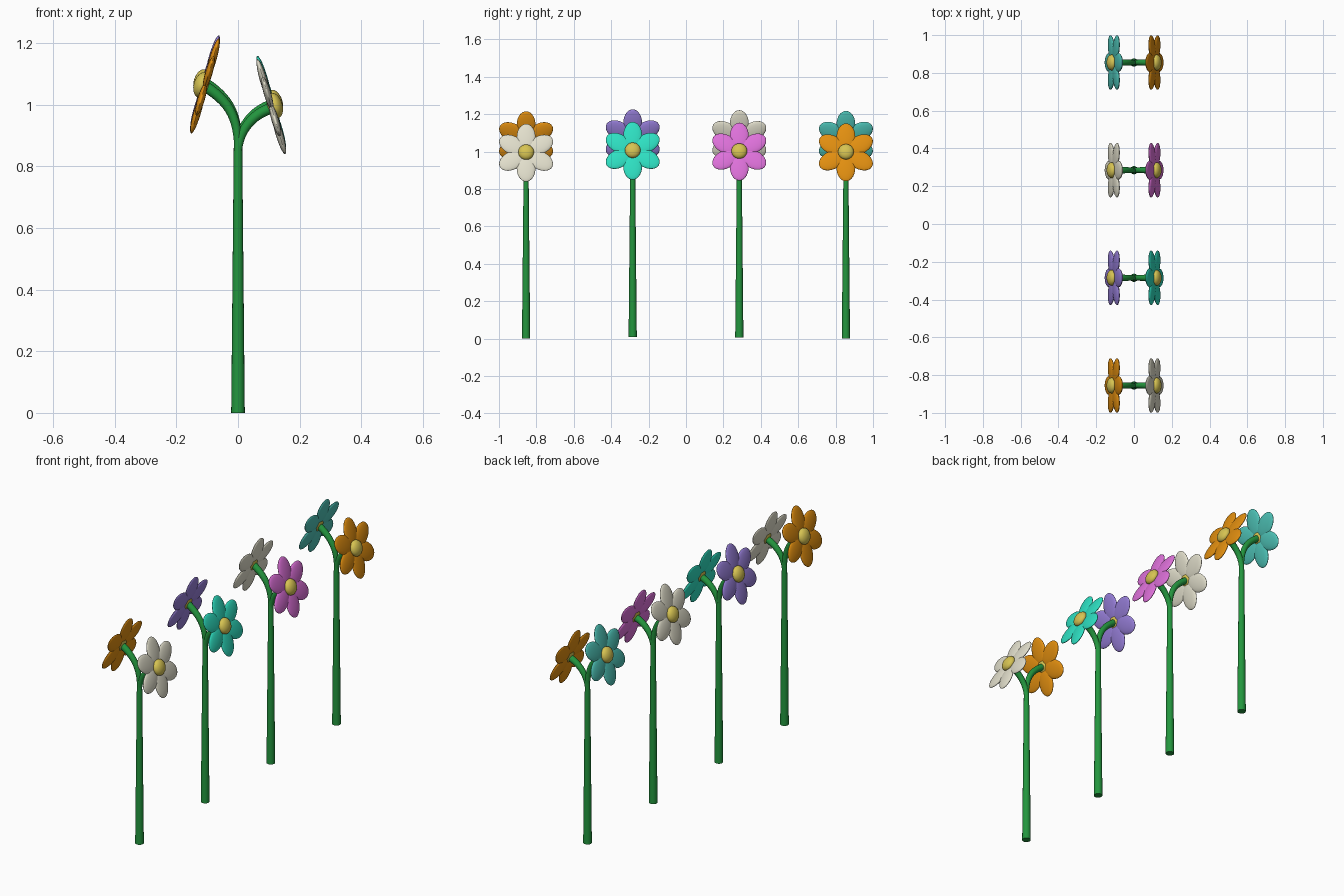
import bpy, bmesh, math
from mathutils import Matrix, Vector
from mathutils.geometry import interpolate_bezier

if "Cube" in bpy.data.objects:
    bpy.data.objects.remove(bpy.data.objects["Cube"])


def material(name, rgb):
    m = bpy.data.materials.new(name)
    lin = [((c / 255 + 0.055) / 1.055) ** 2.4 for c in rgb]
    m.diffuse_color = (*lin, 1)
    m.use_nodes = True
    m.node_tree.nodes["Principled BSDF"].inputs["Base Color"].default_value = m.diffuse_color
    return m


GREEN = material("stem green", (35, 150, 62))
YELLOW = material("centre yellow", (214, 195, 82))
WHITE = material("petal cream", (226, 223, 204))
ORANGE = material("petal orange", (226, 143, 16))
PINK = material("petal pink", (222, 113, 218))
AQUA = material("petal aqua", (46, 224, 194))
PURPLE = material("petal purple", (150, 126, 215))
TEAL = material("petal teal", (78, 194, 182))


def finish(bm, name, mat, loc):
    bmesh.ops.recalc_face_normals(bm, faces=bm.faces)
    me = bpy.data.meshes.new(name)
    bm.to_mesh(me)
    bm.free()
    me.materials.append(mat)
    ob = bpy.data.objects.new(name, me)
    ob.location = loc
    bpy.context.collection.objects.link(ob)
    bpy.context.view_layer.objects.active = ob
    ob.select_set(True)
    bpy.ops.object.shade_smooth_by_angle(angle=math.radians(50))
    ob.select_set(False)
    return ob


def tube(name, pts, r0, r1, loc, sides=16):
    """Tapered tube along a path lying in the xz plane."""
    bm = bmesh.new()
    rings = []
    n = len(pts) - 1
    for i, p in enumerate(pts):
        t = (pts[min(i + 1, n)] - pts[max(i - 1, 0)]).normalized()
        side = Vector((t.z, 0, -t.x))
        r = r0 + (r1 - r0) * i / n
        rings.append([bm.verts.new(p + r * (math.cos(a) * side + math.sin(a) * Vector((0, 1, 0))))
                      for a in (2 * math.pi * k / sides for k in range(sides))])
    for a, b in zip(rings, rings[1:]):
        for k in range(sides):
            j = (k + 1) % sides
            bm.faces.new((a[k], a[j], b[j], b[k]))
    bm.faces.new(rings[0])
    bm.faces.new(rings[-1])
    return finish(bm, name, GREEN, loc)


def flower(label, side, centre, mat, loc):
    """Six flat petals and a domed centre; local +x is the facing direction."""
    tilt = Matrix.Rotation(math.radians(-16.3), 4, 'Y')
    face = Matrix.Translation(centre) @ (tilt if side > 0 else Matrix.Rotation(math.pi, 4, 'Z') @ tilt)
    bm = bmesh.new()
    for k in range(6):
        m = (face @ Matrix.Rotation(k * math.pi / 3, 4, 'X')
             @ Matrix.Translation((0, 0, 0.088)) @ Matrix.Diagonal((0.012, 0.05, 0.073, 1)))
        bmesh.ops.create_uvsphere(bm, u_segments=24, v_segments=14, radius=1, matrix=m)
    finish(bm, label + "_petals", mat, loc)
    bm = bmesh.new()
    m = face @ Matrix.Translation((0.012, 0, 0)) @ Matrix.Diagonal((0.025, 0.042, 0.042, 1))
    bmesh.ops.create_uvsphere(bm, u_segments=24, v_segments=14, radius=1, matrix=m)
    finish(bm, label + "_centre", YELLOW, loc)


def path(*xz):
    return interpolate_bezier(*[Vector((x, 0, z)) for x, z in xz], 14)


# Row of four plants: (y, lift, left petals, right petals)
plants = [(-0.855, 0.0, ORANGE, WHITE), (-0.285, 0.01, PURPLE, AQUA),
          (0.285, 0.006, WHITE, PINK), (0.855, 0.002, TEAL, ORANGE)]
for i, (y, lift, left, right) in enumerate(plants, 1):
    loc = (0, y, lift)
    # Main stem and two branches
    tube(f"stem_{i}", [Vector((0, 0, 0)), Vector((0, 0, 0.88))], 0.022, 0.0135, loc)
    tube(f"left_branch_{i}", path((0, 0.86), (0, 0.96), (-0.03, 1.01), (-0.104, 1.058)), 0.0125, 0.018, loc)
    tube(f"right_branch_{i}", path((0, 0.84), (0, 0.91), (0.04, 0.965), (0.105, 0.988)), 0.0125, 0.018, loc)
    # Flower heads
    flower(f"left_flower_{i}", -1, (-0.107, 0, 1.061), left, loc)
    flower(f"right_flower_{i}", 1, (0.108, 0, 0.994), right, loc)
